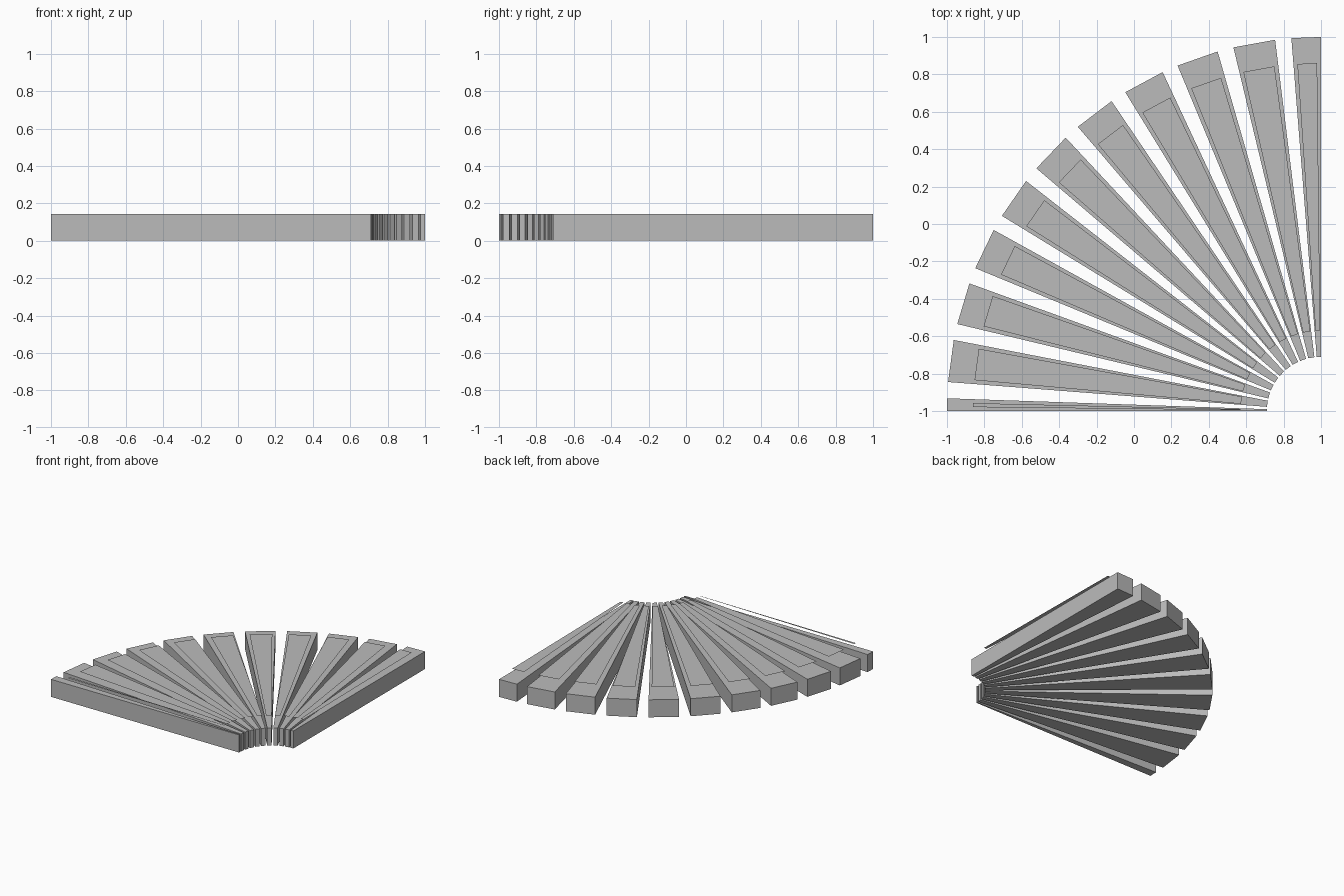
import bpy, bmesh
from math import cos, sin, radians
from mathutils import Vector

cube = bpy.data.objects.get("Cube")
if cube:
    bpy.data.objects.remove(cube)

PIVOT = Vector((1, -1, 0))
COUNT, STEP, START, WIDTH = 11, 9, -4.55, 6.5
HEIGHT, PANEL_Z, INSET = 0.144, 0.183, 0.65

grey = bpy.data.materials.new("plain grey")
grey.use_nodes = True
colour = (0.5, 0.5, 0.5, 1)
grey.diffuse_color = colour
grey.node_tree.nodes["Principled BSDF"].inputs["Base Color"].default_value = colour


def polar(radius, angle, z):
    a = radians(angle)
    return PIVOT + Vector((-radius * cos(a), radius * sin(a), z))


def wedge(name, r_in, r_out, a0, a1, z, height):
    """Tapered four-sided plate around the pivot, extruded when it has a height."""
    bm = bmesh.new()
    corners = [(r_in, a0), (r_in, a1), (r_out, a1), (r_out, a0)]
    face = bm.faces.new([bm.verts.new(polar(r, a, z)) for r, a in corners])
    if height:
        top = bmesh.ops.extrude_face_region(bm, geom=[face])["geom"]
        verts = [v for v in top if isinstance(v, bmesh.types.BMVert)]
        bmesh.ops.translate(bm, verts=verts, vec=(0, 0, height))
        bmesh.ops.recalc_face_normals(bm, faces=bm.faces)
    else:
        face.normal_update()
        if face.normal.z < 0:
            face.normal_flip()
    mesh = bpy.data.meshes.new(name)
    bm.to_mesh(mesh)
    bm.free()
    mesh.materials.append(grey)
    obj = bpy.data.objects.new(name, mesh)
    bpy.context.collection.objects.link(obj)


# Fan of slabs, the outermost two trimmed to the quarter circle,
# each with a thin sheet floating just above it
for i in range(COUNT):
    a0 = max(START + i * STEP, 0)
    a1 = min(START + i * STEP + WIDTH, 90)
    wedge(f"slab_{i + 1}", 0.29, 2, a0, a1, 0, HEIGHT)
    wedge(f"top_sheet_{i + 1}", 0.43, 1.86, a0 + INSET, a1 - INSET, PANEL_Z, 0)
